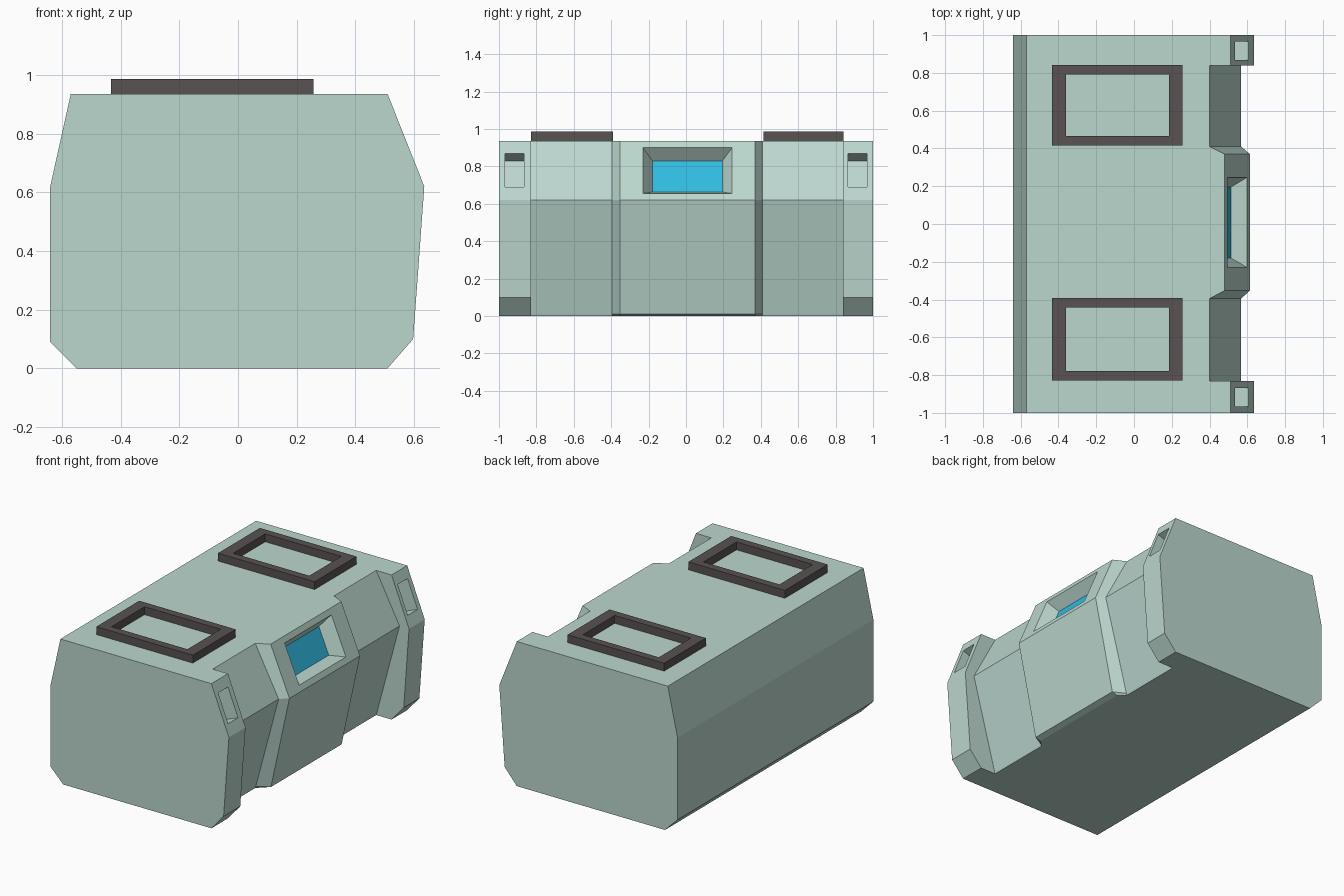
import bpy, bmesh
from mathutils import Vector

if "Cube" in bpy.data.objects:
    bpy.data.objects.remove(bpy.data.objects["Cube"])


def material(name, rgb):
    m = bpy.data.materials.new(name)
    m.diffuse_color = (*rgb, 1)
    m.use_nodes = True
    m.node_tree.nodes["Principled BSDF"].inputs["Base Color"].default_value = m.diffuse_color
    return m


shell_mat = material("shell_green", (0.50, 0.68, 0.62))
frame_mat = material("frame_dark", (0.10, 0.085, 0.085))
screen_mat = material("screen_blue", (0.03, 0.50, 0.75))


def finish(bm, name, *mats):
    bmesh.ops.recalc_face_normals(bm, faces=bm.faces)
    mesh = bpy.data.meshes.new(name)
    bm.to_mesh(mesh)
    bm.free()
    for m in mats:
        mesh.materials.append(m)
    obj = bpy.data.objects.new(name, mesh)
    bpy.context.collection.objects.link(obj)
    return obj


# Cross-sections (x, z): shared back, three kinds of front
back = [(-0.55, 0), (-0.64, 0.09), (-0.64, 0.62), (-0.57, 0.935)]
pier = [(0.51, 0.935), (0.635, 0.62), (0.597, 0.10), (0.51, 0)]
recess = [(0.40, 0.935), (0.567, 0.62), (0.404, 0.012), (0.40, 0)]
centre = [(0.48, 0.935), (0.614, 0.62), (0.482, 0.012), (0.445, 0)]
stations = [(-1, pier), (-0.83, pier), (-0.83, recess), (-0.395, recess),
            (-0.352, centre), (0.37, centre), (0.41, recess),
            (0.84, recess), (0.84, pier), (1, pier)]

# Crate body lofted along y
bm = bmesh.new()
rings = [[bm.verts.new((x, y, z)) for x, z in back + front] for y, front in stations]
n = len(rings[0])
for a, b in zip(rings, rings[1:]):
    for i in range(n):
        j = (i + 1) % n
        if a[i].co != b[i].co or a[j].co != b[j].co:
            bm.faces.new((a[i], a[j], b[j], b[i]))
bm.faces.new(rings[0])
bm.faces.new(rings[-1])
bmesh.ops.remove_doubles(bm, verts=bm.verts, dist=1e-4)
bmesh.ops.recalc_face_normals(bm, faces=bm.faces)
bmesh.ops.dissolve_limit(bm, angle_limit=0.005, verts=bm.verts, edges=bm.edges)


# Pockets sunk into the sloping upper front faces
def pocket(front, y_mid, outer, inner, depth, mat=0):
    (xt, zt), (xr, zr) = front[:2]
    target = Vector(((xt + xr) / 2, y_mid, (zt + zr) / 2))
    face = min(bm.faces, key=lambda f: (f.calc_center_median() - target).length)
    for (y0, y1, z0, z1), d in ((outer, 0), (inner, depth)):
        bmesh.ops.inset_individual(bm, faces=[face], thickness=0.01)
        c = face.calc_center_median()
        for v in face.verts:
            y = y0 if v.co.y < c.y else y1
            z = z0 if v.co.z < c.z else z1
            v.co = (xr + (xt - xr) * (z - zr) / (zt - zr) - d, y, z)
    face.material_index = mat


pocket(centre, 0.009, (-0.23, 0.247, 0.655, 0.90), (-0.18, 0.195, 0.663, 0.83), 0.083, 1)
for s, mid in ((-1, -0.915), (1, 0.92)):
    y0, y1 = sorted((s * 0.967, s * 0.867))
    pocket(pier, mid, (y0, y1, 0.69, 0.87), (y0, y1, 0.65, 0.83), 0.116)
finish(bm, "crate_body", shell_mat, screen_mat)


# Raised rectangular frames on the lid
def frame(name, y0, y1):
    bm = bmesh.new()
    loops = []
    for z in (0.935, 0.986):
        for xa, xb, ya, yb in ((-0.433, 0.257, y0, y1),
                               (-0.36, 0.184, y0 + 0.05, y1 - 0.05)):
            loops.append([bm.verts.new((x, y, z)) for x, y in
                          ((xa, ya), (xb, ya), (xb, yb), (xa, yb))])
    ob, ib, ot, it = loops
    for i in range(4):
        j = (i + 1) % 4
        for a, b in ((ob, ot), (ot, it), (it, ib), (ib, ob)):
            bm.faces.new((a[i], a[j], b[j], b[i]))
    finish(bm, name, frame_mat)


frame("lid_frame_front", -0.829, -0.391)
frame("lid_frame_back", 0.415, 0.842)
